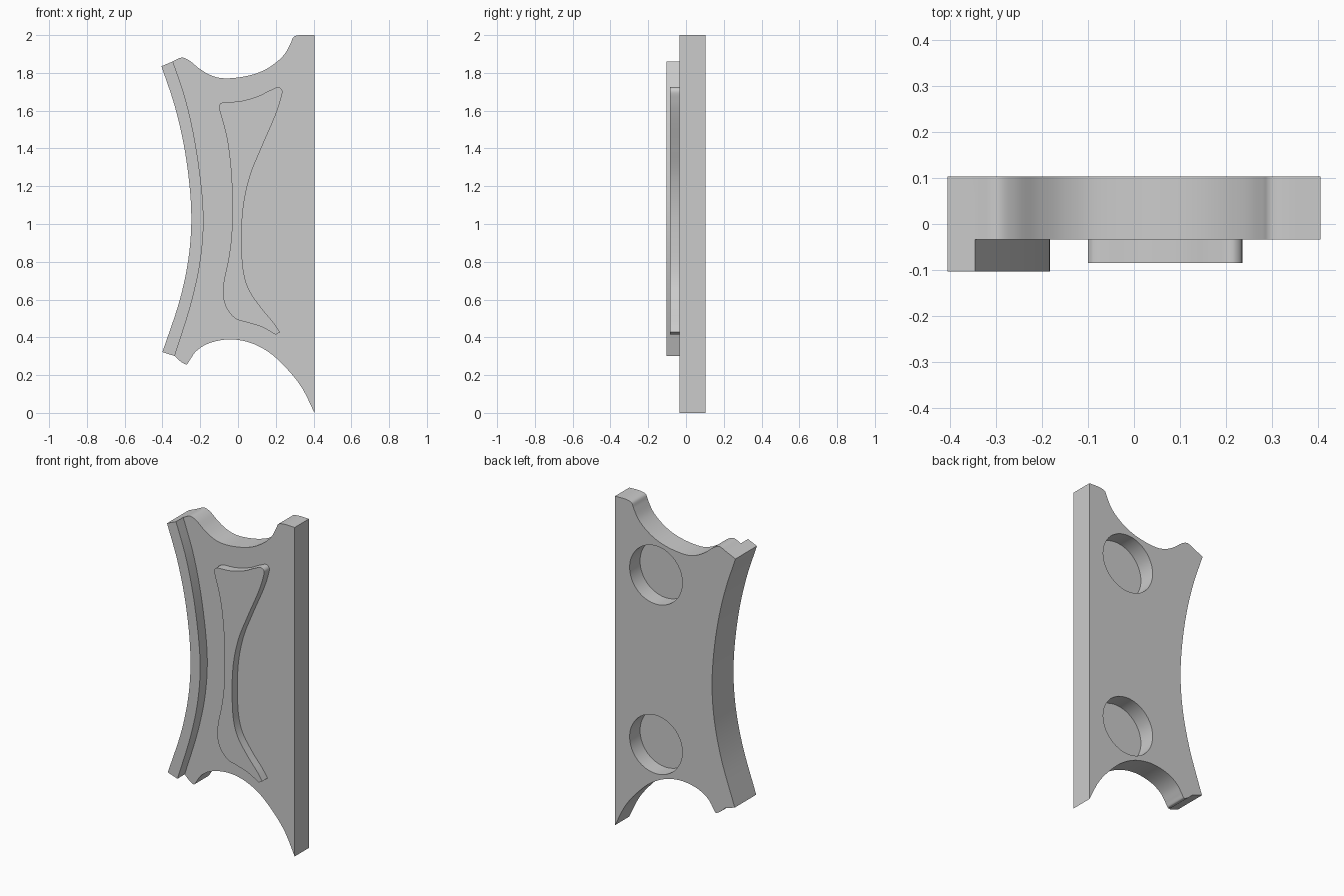
import bpy
import bmesh
from math import radians
from mathutils import Vector

if "Cube" in bpy.data.objects:
    bpy.data.objects.remove(bpy.data.objects["Cube"], do_unlink=True)

FRONT, FACE, BACK = -0.103, -0.034, 0.103

grey = bpy.data.materials.new("plain grey")
grey.use_nodes = True
colour = (0.6, 0.6, 0.6, 1)
grey.diffuse_color = colour
grey.node_tree.nodes["Principled BSDF"].inputs["Base Color"].default_value = colour


def smooth_run(points, steps=6):
    """Centripetal spline through the points; the end points stay sharp corners."""
    pts = [Vector(p) for p in points]
    if len(pts) < 3:
        return pts
    pts = [2 * pts[0] - pts[1]] + pts + [2 * pts[-1] - pts[-2]]
    result = []
    for a, b, c, d in zip(pts, pts[1:], pts[2:], pts[3:]):
        t1 = (b - a).length ** 0.5
        t2 = t1 + (c - b).length ** 0.5
        t3 = t2 + (d - c).length ** 0.5
        for i in range(steps):
            t = t1 + (t2 - t1) * i / steps
            p = a.lerp(b, t / t1)
            q = b.lerp(c, (t - t1) / (t2 - t1))
            r = c.lerp(d, (t - t2) / (t3 - t2))
            result.append(p.lerp(q, t / t2).lerp(q.lerp(r, (t - t1) / (t3 - t1)),
                                                 (t - t1) / (t2 - t1)))
    return result + [pts[-2]]


def outline(*runs):
    """Join smooth runs into one closed loop without doubled corners."""
    loop = []
    for run in runs:
        for p in smooth_run(run):
            if not loop or (p - loop[-1]).length > 0.0001:
                loop.append(p)
    if (loop[0] - loop[-1]).length < 0.0001:
        loop.pop()
    return loop


def extrude_profile(name, loop, y_front, y_back):
    """Solid with an x-z profile, extruded along y."""
    bm = bmesh.new()
    face = bm.faces.new([bm.verts.new((p.x, y_front, p.y)) for p in loop])
    extruded = bmesh.ops.extrude_face_region(bm, geom=[face])
    moved = [v for v in extruded["geom"] if isinstance(v, bmesh.types.BMVert)]
    bmesh.ops.translate(bm, vec=(0, y_back - y_front, 0), verts=moved)
    bmesh.ops.recalc_face_normals(bm, faces=bm.faces)
    mesh = bpy.data.meshes.new(name)
    bm.to_mesh(mesh)
    bm.free()
    mesh.materials.append(grey)
    obj = bpy.data.objects.new(name, mesh)
    bpy.context.collection.objects.link(obj)
    return obj


def activate(obj):
    bpy.ops.object.select_all(action="DESELECT")
    obj.select_set(True)
    bpy.context.view_layer.objects.active = obj


def cut(target, cutter):
    mod = target.modifiers.new("cut", "BOOLEAN")
    mod.operation = "DIFFERENCE"
    mod.solver = "EXACT"
    mod.object = cutter
    activate(target)
    bpy.ops.object.modifier_apply(modifier=mod.name)
    bpy.data.objects.remove(cutter, do_unlink=True)


# Full-depth plate: scooped top, bowed side, arched foot and straight side
scooped_top = [(0.405, 2), (0.325, 2), (0.294, 1.99), (0.28, 1.96), (0.247, 1.9),
               (0.195, 1.85), (0.125, 1.808), (0.035, 1.781), (-0.085, 1.772),
               (-0.15, 1.79), (-0.205, 1.823), (-0.26, 1.867), (-0.297, 1.881),
               (-0.345, 1.861)]
bowed_side = [(-0.405, 1.835), (-0.335, 1.624), (-0.28, 1.38), (-0.248, 1.08),
              (-0.258, 0.85), (-0.305, 0.61), (-0.4, 0.322)]
foot_corner = [(-0.335, 0.301), (-0.298, 0.268), (-0.272, 0.257), (-0.255, 0.28),
               (-0.222, 0.326), (-0.16, 0.366), (-0.05, 0.389), (0.06, 0.373),
               (0.165, 0.32), (0.262, 0.23), (0.337, 0.135), (0.405, 0.0)]
plate = extrude_profile("plate", outline(scooped_top, bowed_side, foot_corner),
                        FRONT, BACK)

# Lower the front face, leaving the raised rim along the bowed side
rim_edge = [(-0.374, 1.94), (-0.345, 1.861), (-0.275, 1.65), (-0.218, 1.38),
            (-0.183, 1.05), (-0.197, 0.82), (-0.245, 0.59), (-0.335, 0.301),
            (-0.366, 0.2)]
recess = outline(rim_edge, [(-0.366, -1), (1, -1)], [(1, 3), (-0.374, 3)])
cut(plate, extrude_profile("front_recess_cutter", recess, FRONT - 1, FACE))

# Two round blind sockets in the back
for height in (0.564, 1.594):
    bpy.ops.mesh.primitive_cylinder_add(vertices=64, radius=0.177, depth=0.2,
                                        location=(0.13, BACK, height),
                                        rotation=(radians(90), 0, 0))
    socket = bpy.context.object
    socket.name = "socket_cutter"
    socket.data.materials.append(grey)
    cut(plate, socket)

# Raised waisted panel on the front face
panel_top = [(-0.1, 1.63), (-0.088, 1.641), (0.01, 1.65), (0.105, 1.676),
             (0.17, 1.708), (0.215, 1.724), (0.234, 1.708), (0.225, 1.655),
             (0.198, 1.575), (0.125, 1.406), (0.062, 1.248), (0.027, 1.08),
             (0.02, 0.89), (0.03, 0.745), (0.057, 0.655), (0.12, 0.56),
             (0.19, 0.475), (0.222, 0.427)]
panel_foot = [(0.2, 0.414), (0.125, 0.455), (0.045, 0.48), (-0.01, 0.497),
              (-0.055, 0.545), (-0.078, 0.61), (-0.076, 0.69), (-0.053, 0.8),
              (-0.036, 0.92), (-0.03, 1.08), (-0.037, 1.28), (-0.06, 1.46),
              (-0.1, 1.61)]
panel = extrude_profile("raised_panel", outline(panel_top, panel_foot),
                        FRONT + 0.018, FACE)

for obj in (plate, panel):
    activate(obj)
    bpy.ops.object.shade_smooth_by_angle(angle=radians(30))
